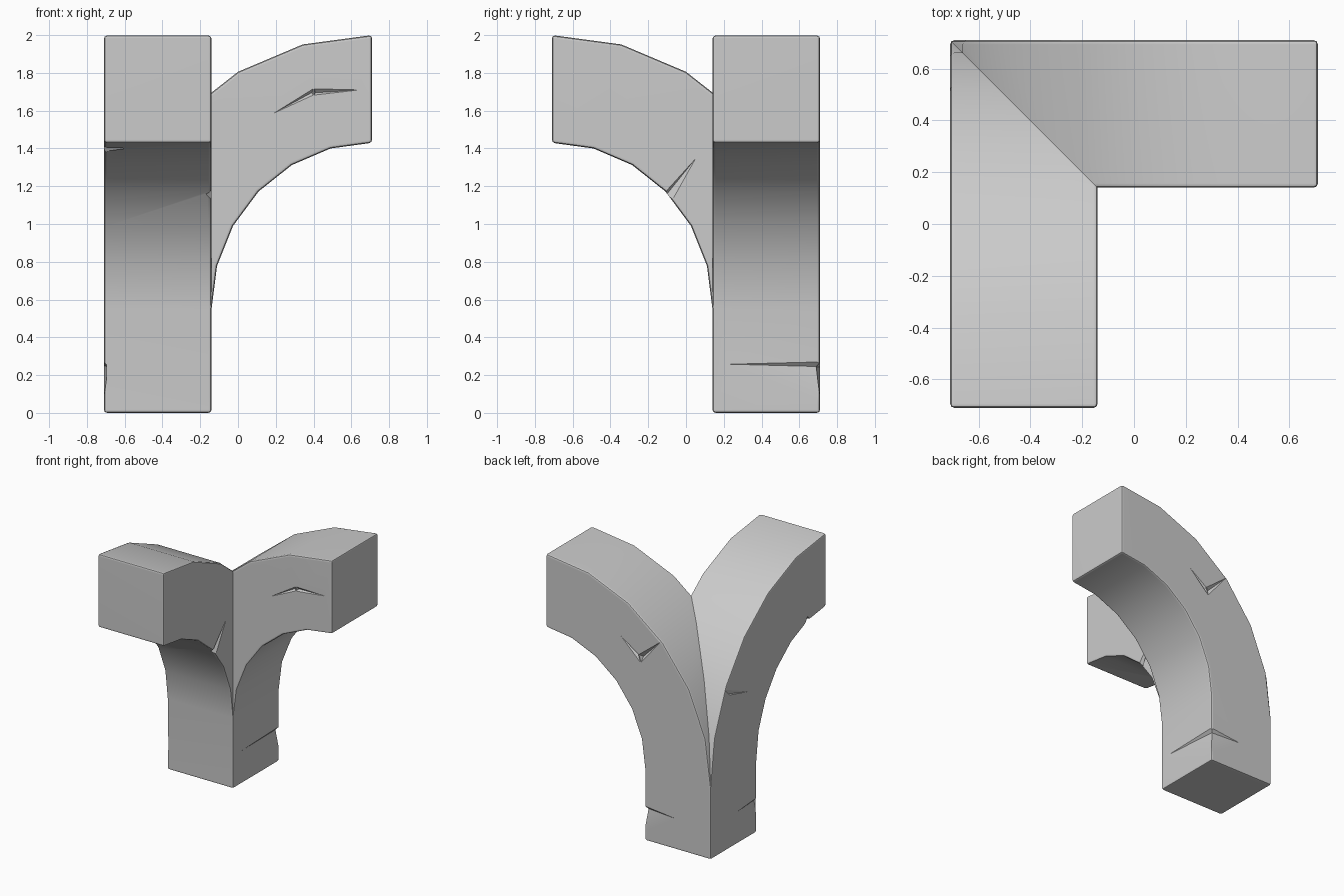
import bpy, bmesh
from math import sin, cos, radians
from mathutils import Vector

if "Cube" in bpy.data.objects:
    bpy.data.objects.remove(bpy.data.objects["Cube"])

CX, CZ = 0.71, 0.55      # centre of the curved arm profile
NEAR, FAR = 0.14, 0.71   # beam sides


def arc(rx, rz):
    return [(CX - rx * sin(radians(a)), CZ + rz * cos(radians(a))) for a in range(0, 91, 15)]


def new_object(name, bm):
    mesh = bpy.data.meshes.new(name)
    bm.to_mesh(mesh)
    bm.free()
    ob = bpy.data.objects.new(name, mesh)
    bpy.context.collection.objects.link(ob)
    return ob


# Post with one curved arm, rounded edges
profile = arc(1.42, 1.45) + [(-FAR, 0), (-NEAR, 0)] + arc(0.85, 0.88)[::-1]
bm = bmesh.new()
face = bm.faces.new([bm.verts.new((x, NEAR, z)) for x, z in profile])
ext = bmesh.ops.extrude_face_region(bm, geom=[face])
bmesh.ops.translate(bm, vec=(0, FAR - NEAR, 0),
                    verts=[g for g in ext["geom"] if isinstance(g, bmesh.types.BMVert)])
bmesh.ops.recalc_face_normals(bm, faces=bm.faces)
sharp = [e for e in bm.edges if e.calc_face_angle(0) > radians(40)]
bmesh.ops.bevel(bm, geom=sharp, offset=0.017, segments=2, profile=0.5, affect='EDGES')

# Mitre along the diagonal and reflect to make the second arm
bmesh.ops.bisect_plane(bm, geom=bm.verts[:] + bm.edges[:] + bm.faces[:], dist=1e-5,
                       plane_co=(0, 0, 0), plane_no=(1, 1, 0), clear_inner=True)
dup = bmesh.ops.duplicate(bm, geom=bm.verts[:] + bm.edges[:] + bm.faces[:])["geom"]
for v in [g for g in dup if isinstance(g, bmesh.types.BMVert)]:
    v.co = Vector((-v.co.y, -v.co.x, v.co.z))
bmesh.ops.reverse_faces(bm, faces=[g for g in dup if isinstance(g, bmesh.types.BMFace)])
bmesh.ops.remove_doubles(bm, verts=bm.verts[:], dist=1e-4)
bmesh.ops.recalc_face_normals(bm, faces=bm.faces)
bracket = new_object("corner_bracket", bm)

# Wood cracks and chips: shallow four-point wedges
cuts = bmesh.new()


def wedge(points):
    verts = [cuts.verts.new(p) for p in points]
    for i in range(4):
        cuts.faces.new(verts[:i] + verts[i + 1:])


def dart(axis, side, tri, tip, depth):
    """Triangular crack on a flat side; depth is signed toward the inside."""
    out = side - 0.004 * (1 if depth > 0 else -1)
    pts = [(u, out, z) for u, z in tri] + [(tip[0], side + depth, tip[1])]
    wedge([(c, u, z) if axis == 'x' else (u, c, z) for u, c, z in pts])


# front and back of the side arm
dart('y', NEAR, [(0.15, 1.565), (0.40, 1.72), (0.40, 1.68)], (0.39, 1.695), 0.02)
dart('y', NEAR, [(0.402, 1.72), (0.402, 1.68), (0.69, 1.713)], (0.41, 1.695), 0.02)
dart('y', FAR, [(-0.30, 1.60), (-0.11, 1.37), (-0.09, 1.435)], (-0.11, 1.41), -0.03)
dart('y', FAR, [(-0.107, 1.37), (-0.087, 1.435), (0.08, 1.55)], (-0.09, 1.41), -0.03)
# front arm: inner side, underside, outer side and top ledge
dart('x', -NEAR, [(0.07, 1.37), (-0.12, 1.16), (-0.07, 1.12)], (-0.10, 1.16), -0.03)
wedge([(-0.72, -0.44, 1.38), (-0.72, -0.52, 1.40), (-0.47, -0.48, 1.405), (-0.71, -0.48, 1.44)])
dart('x', -FAR, [(0.55, 1.27), (0.47, 1.19), (0.20, 1.12)], (0.49, 1.20), 0.02)
# chips around the foot of the post
dart('x', -NEAR, [(0.14, 0.26), (0.73, 0.275), (0.73, 0.03)], (0.71, 0.245), -0.022)
dart('y', FAR, [(-0.45, 0.24), (-0.12, 0.275), (-0.12, 0.03)], (-0.15, 0.245), -0.022)
dart('x', -FAR, [(0.45, 0.25), (0.12, 0.275), (0.12, 0.03)], (0.15, 0.245), 0.022)
bmesh.ops.recalc_face_normals(cuts, faces=cuts.faces)
cutter = new_object("crack_cutter", cuts)
cutter.hide_render = True
cutter.hide_viewport = False

mod = bracket.modifiers.new("cracks", 'BOOLEAN')
mod.operation = 'DIFFERENCE'
mod.solver = 'EXACT'
mod.use_self = True
mod.object = cutter

bpy.ops.object.select_all(action='DESELECT')
bpy.context.view_layer.objects.active = bracket
bracket.select_set(True)
bpy.ops.object.modifier_apply(modifier=mod.name)
bpy.data.objects.remove(cutter, do_unlink=True)
bpy.ops.object.shade_smooth_by_angle(angle=radians(30))
# keep the large sides flat-looking beside the rounded edges
weighted = bracket.modifiers.new("weighted_normals", 'WEIGHTED_NORMAL')
weighted.keep_sharp = True
